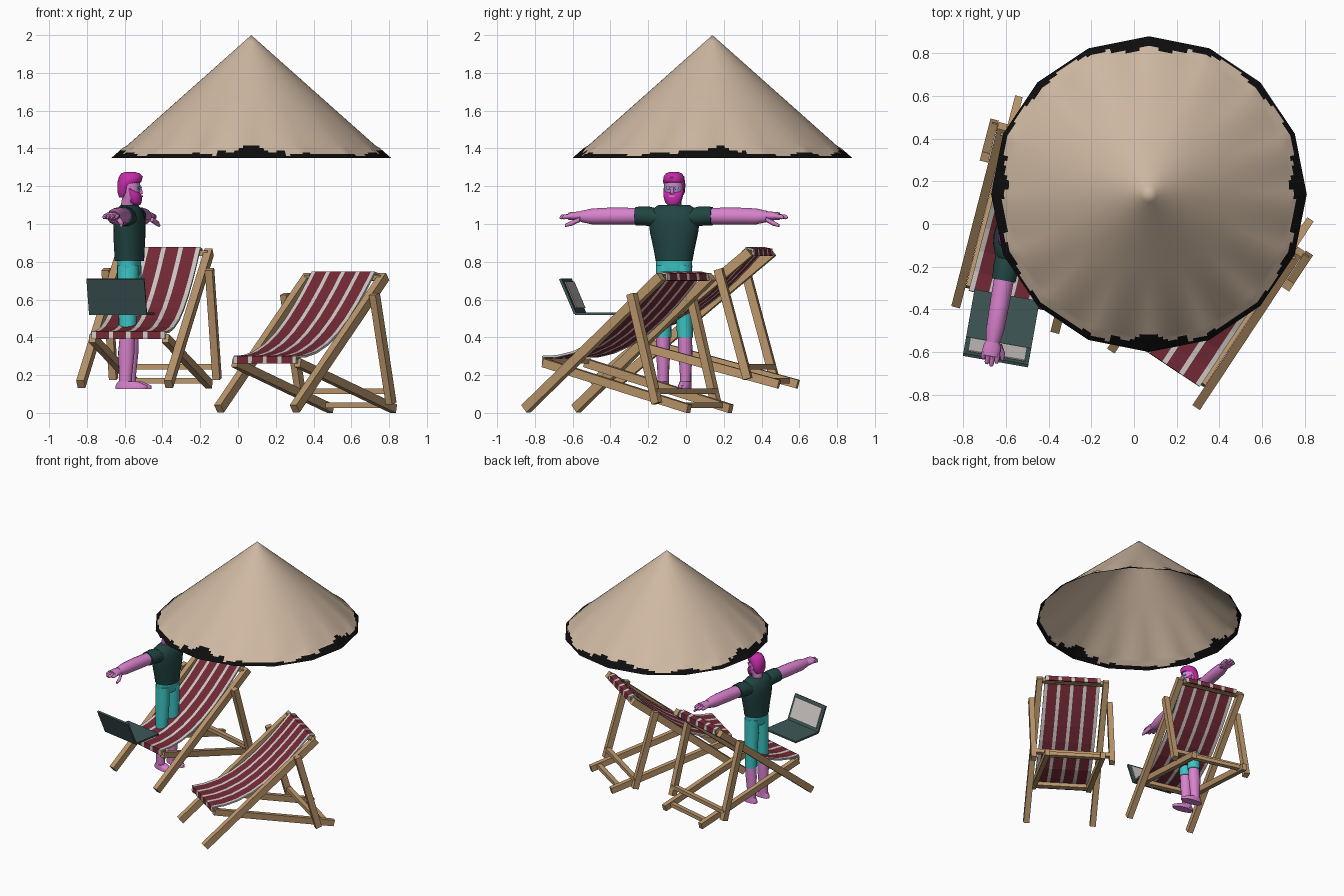
import bpy, bmesh
from math import sin, cos, pi, radians
from mathutils import Matrix, Vector

old = bpy.data.objects.get("Cube")
if old:
    bpy.data.objects.remove(old)


def material(name, *rgb):
    m = bpy.data.materials.new(name)
    m.use_nodes = True
    m.diffuse_color = (*rgb, 1)
    m.node_tree.nodes["Principled BSDF"].inputs["Base Color"].default_value = (*rgb, 1)
    return m


TAN = material("straw tan", .62, .48, .36)
BLACK = material("black", .004, .004, .004)
WOOD = material("wood", .5, .31, .15)
RED = material("dark red", .17, .022, .035)
WHITE = material("off white", .62, .58, .56)
SLATE = material("slate green", .05, .095, .095)
SHIRT = material("dark green", .015, .058, .054)
CYAN = material("cyan", .045, .55, .55)
SKIN = material("pink skin", .68, .22, .6)
HAIR = material("magenta", .56, .025, .4)


def finish(name, bm, mats, frame, smooth=False):
    bmesh.ops.recalc_face_normals(bm, faces=bm.faces)
    me = bpy.data.meshes.new(name)
    bm.to_mesh(me)
    bm.free()
    for m in mats:
        me.materials.append(m)
    ob = bpy.data.objects.new(name, me)
    bpy.context.collection.objects.link(ob)
    ob.matrix_world = frame
    if smooth:
        me.shade_smooth()
        me.set_sharp_from_angle(angle=radians(50))
    return ob


def beam(name, a, b, w, h, mat, frame):
    """Box running from a to b, w wide sideways and h thick."""
    a, b = Vector(a), Vector(b)
    d = (b - a).normalized()
    side = Vector((0, 1, 0)) if abs(d.x) > .9 else Vector((1, 0, 0))
    up = d.cross(side).normalized()
    side = up.cross(d)
    rot = Matrix((side, up, d)).transposed().to_4x4()
    bm = bmesh.new()
    bmesh.ops.create_cube(bm, size=1)
    scale = Matrix.Diagonal((w, h, (b - a).length, 1))
    bm.transform(Matrix.Translation((a + b) / 2) @ rot @ scale)
    return finish(name, bm, [mat], frame)


def loft(name, rings, mat, frame, axis="z", sides=14):
    """Closed tube through oval rings (x, y, z, radius 1, radius 2)."""
    bm = bmesh.new()
    loops = []
    for x, y, z, r1, r2 in rings:
        loop = []
        for i in range(sides):
            c, s = r1 * cos(2 * pi * i / sides), r2 * sin(2 * pi * i / sides)
            loop.append(bm.verts.new((x + c, y + s, z) if axis == "z" else (x + c, y, z + s)))
        loops.append(loop)
    for p, q in zip(loops, loops[1:]):
        for i in range(sides):
            j = (i + 1) % sides
            bm.faces.new((p[i], p[j], q[j], q[i]))
    bm.faces.new(loops[0])
    bm.faces.new(loops[-1])
    return finish(name, bm, [mat], frame, True)


def place(x, y, z, degrees):
    return Matrix.Translation((x, y, z)) @ Matrix.Rotation(radians(degrees), 4, "Z")


# Conical sunshade: round above, sixteen-sided rim with a ragged black border
def sunshade(radius, height, frame, n=192):
    fractions = [1, .985, .97, .955, .94, .92, .9, .5, .05]
    step = 2 * pi / 16
    bm = bmesh.new()
    loops = []
    for f in fractions:
        loop = []
        for i in range(n):
            a = 2 * pi * i / n
            poly = cos(step / 2) / cos(a % step - step / 2)
            r = radius * f * (poly if f > .9 else .988)
            loop.append(bm.verts.new((r * cos(a), r * sin(a), height * (1 - f))))
        loops.append(loop)
    for k in range(len(loops) - 1):
        mid = (fractions[k] + fractions[k + 1]) / 2
        for i in range(n):
            j, a = (i + 1) % n, 2 * pi * (i + .5) / n
            face = bm.faces.new((loops[k][i], loops[k][j], loops[k + 1][j], loops[k + 1][i]))
            border = .03 + .012 * cos(16 * a) + .008 * sin(11 * a)
            if cos(4 * a) > .55:
                border += .04 + .012 * sin(23 * a)
            face.material_index = int(1 - mid < border)
    tip = bm.verts.new((0, 0, height))
    for i in range(n):
        bm.faces.new((loops[-1][i], loops[-1][(i + 1) % n], tip))
    finish("sunshade", bm, [TAN, BLACK], frame, True)


sunshade(.74, .65, place(.07, .14, 1.35, 0))


# Deck chair: x is sideways, y runs from the front feet to the back
def deck_chair(label, frame):
    for s, word in ((1, "right"), (-1, "left")):
        tag = f"{label}_{word}_"
        beam(tag + "back_rail", (s * .24, 0, .022), (s * .24, .86, .722), .042, .05, WOOD, frame)
        beam(tag + "seat_rail", (s * .2, .09, .265), (s * .2, 1.01, .022), .036, .046, WOOD, frame)
        beam(tag + "prop_leg", (s * .283, .7, .63), (s * .283, .86, .05), .04, .045, WOOD, frame)
    bars = {"top_bar": (.24, .835, .715), "front_bar": (.2, .105, .275),
            "prop_bar": (.29, .85, .115), "rear_bar": (.2, .95, .04)}
    for word, (half, y, z) in bars.items():
        beam(f"{label}_{word}", (-half, y, z), (half, y, z), .035, .028, WOOD, frame)
    # Striped sling: wide red bands between narrow white ones
    profile = [(.08, .262), (.08, .298), (.17, .3), (.27, .32), (.38, .362), (.48, .42),
               (.58, .495), (.67, .575), (.75, .655), (.83, .742), (.865, .735), (.868, .70)]
    xs = [-.2]
    for k in range(9):
        xs.append(xs[-1] + (.07 if k % 2 else .024))
    bm = bmesh.new()
    grid = [[bm.verts.new((x, y, z)) for x in xs] for y, z in profile]
    for p, q in zip(grid, grid[1:]):
        for k in range(9):
            bm.faces.new((p[k], p[k + 1], q[k + 1], q[k])).material_index = k % 2
    ob = finish(f"{label}_sling", bm, [WHITE, RED], frame)
    mod = ob.modifiers.new("thickness", "SOLIDIFY")
    mod.thickness = .012
    mod.offset = 0


deck_chair("near_chair", place(.10, -.715, 0, -33.5))
deck_chair("far_chair", place(-.60, -.435, .13, -14.5))

# Laptop: origin at the hinge, keyboard towards the back
lap = place(-.635, -.56, .525, -10)
beam("laptop_base", (0, 0, 0), (0, .23, 0), .31, .014, SLATE, lap)
beam("laptop_lid", (0, 0, 0), (0, -.08, .185), .31, .014, SLATE, lap)
beam("laptop_screen", (0, .002, .03), (0, -.058, .17), .27, .006, WHITE, lap)

# Standing figure: x is forward, y is its left
man = place(-.575, -.063, 0, -10)
loft("shirt", [(0, 0, .805, .078, .098), (0, 0, .86, .08, .108), (0, 0, .95, .084, .128),
               (0, 0, 1.02, .082, .138), (0, 0, 1.07, .07, .13), (0, 0, 1.1, .045, .085)],
     SHIRT, man, sides=18)
loft("hips", [(0, 0, .73, .055, .085), (0, 0, .77, .062, .098), (0, 0, .82, .062, .096)], CYAN, man)
loft("head", [(-.01, 0, 1.07, .036, .036), (-.005, 0, 1.12, .038, .038), (.01, 0, 1.14, .048, .047),
              (.008, 0, 1.19, .053, .052), (.005, 0, 1.24, .048, .05)], SKIN, man)
loft("beard", [(.04, 0, 1.1, .018, .026), (.034, 0, 1.115, .032, .042), (.028, 0, 1.145, .04, .052),
               (.022, 0, 1.165, .038, .054), (.01, 0, 1.19, .015, .055)], HAIR, man)
loft("hair", [(-.035, 0, 1.14, .02, .035), (-.028, 0, 1.165, .034, .052), (-.022, 0, 1.205, .042, .057),
              (0, 0, 1.222, .064, .058), (.008, 0, 1.25, .064, .055), (.006, 0, 1.268, .05, .042),
              (.004, 0, 1.276, .025, .02)], HAIR, man)
loft("nose", [(.058, 0, 1.16, .014, .011), (.058, 0, 1.172, .013, .01), (.055, 0, 1.2, .006, .006)],
     SKIN, man, sides=8)
beam("mouth", (.066, -.014, 1.147), (.066, .014, 1.147), .008, .006, SKIN, man)

for s, word in ((1, "left"), (-1, "right")):
    loft(word + "_eye", [(.055, s * .023, 1.183, .005, .009), (.055, s * .023, 1.191, .008, .013),
                         (.055, s * .023, 1.199, .005, .009)], CYAN, man, sides=8)
    loft(word + "_trouser", [(0, s * .058, .4, .045, .042), (0, s * .056, .5, .048, .043),
                             (0, s * .05, .65, .056, .047), (0, s * .048, .78, .058, .048)], CYAN, man)
    loft(word + "_shin", [(-.012, s * .06, .14, .034, .03), (-.01, s * .06, .2, .035, .03),
                          (-.006, s * .06, .32, .044, .037), (0, s * .058, .42, .04, .037)], SKIN, man)
    loft(word + "_foot", [(.022, s * .062, .127, .085, .034), (.022, s * .062, .145, .085, .034),
                          (.004, s * .062, .165, .055, .03)], SKIN, man)
    loft(word + "_sleeve", [(0, s * .08, 1.03, .058, .05), (0, s * .14, 1.042, .06, .053),
                            (0, s * .205, 1.042, .055, .05)], SHIRT, man, "y")
    loft(word + "_arm", [(0, s * .18, 1.042, .047, .044), (0, s * .3, 1.042, .046, .046),
                         (0, s * .37, 1.042, .044, .045), (0, s * .44, 1.04, .042, .043),
                         (0, s * .5, 1.04, .032, .03)], SKIN, man, "y")
    loft(word + "_palm", [(0, s * .49, 1.04, .03, .026), (0, s * .52, 1.042, .042, .024),
                          (0, s * .565, 1.042, .042, .02)], SKIN, man, "y")
    for k in range(4):
        x, tip = .033 - .022 * k, (.595, .612, .605, .585)[k]
        loft(f"{word}_finger_{k + 1}", [(x, s * .55, 1.042, .011, .013), (x, s * (tip - .01), 1.037, .011, .012),
                                        (x, s * tip, 1.034, .006, .006)], SKIN, man, "y", 8)
    loft(word + "_thumb", [(.03, s * .5, 1.025, .013, .014), (.052, s * .54, 1.005, .013, .014),
                           (.058, s * .575, .992, .008, .008)], SKIN, man, "y", 8)
